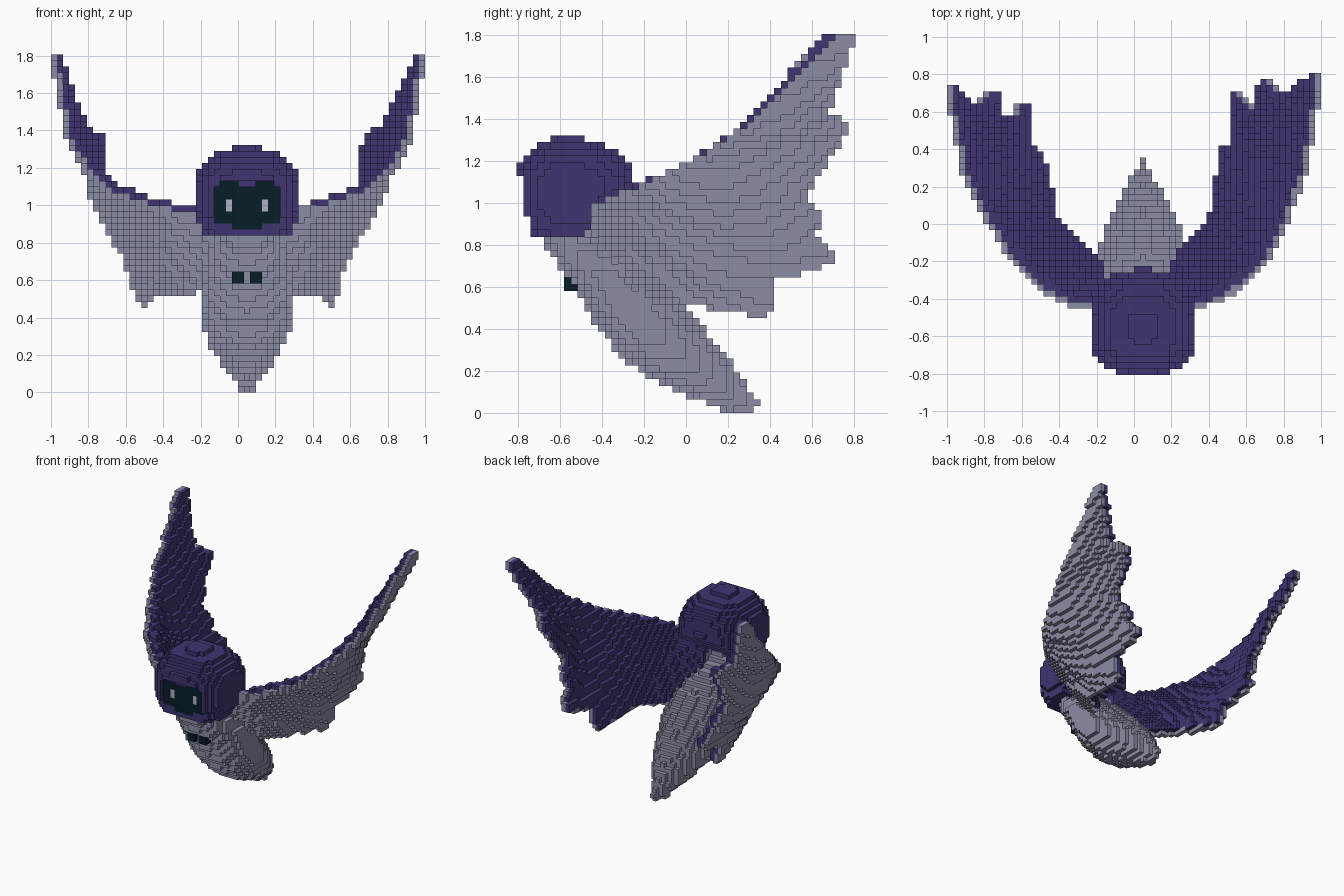
import bpy
import bmesh
import math
from mathutils import Vector

cube = bpy.data.objects.get("Cube")
if cube:
    bpy.data.objects.remove(cube)

H = 2 / 62                          # block size
DIMS = (62, 50, 56)                 # grid of blocks
ORIGIN = Vector((-1, -25 * H, 0))
MID = 0.048                         # centre line of head and body


def make_material(name, colour):
    mat = bpy.data.materials.new(name)
    mat.use_nodes = True
    mat.diffuse_color = (*colour, 1)
    shader = mat.node_tree.nodes["Principled BSDF"]
    shader.inputs["Base Color"].default_value = (*colour, 1)
    shader.inputs["Roughness"].default_value = 0.9
    return mat


MATERIALS = [
    make_material("purple", (0.05, 0.034, 0.163)),
    make_material("grey", (0.26, 0.265, 0.375)),
    make_material("dark_teal", (0.002, 0.013, 0.022)),
    make_material("pale_lavender", (0.45, 0.43, 0.58)),
]
PURPLE, GREY, DARK, PALE = range(4)

taken = set()
parts = {}


def add_part(name, cells):
    """Keep the blocks that no earlier part has used."""
    parts[name] = {c: m for c, m in cells.items() if c not in taken}
    taken.update(cells)


def cell_of(p):
    return tuple(min(max(math.floor((p[a] - ORIGIN[a]) / H), 0), DIMS[a] - 1)
                 for a in range(3))


def fill(rule):
    """Fill the grid where rule(x, y, z) gives a colour."""
    cells = {}
    for i in range(DIMS[0]):
        for j in range(DIMS[1]):
            for k in range(DIMS[2]):
                p = ORIGIN + Vector((i + 0.5, j + 0.5, k + 0.5)) * H
                m = rule(p.x - MID, p.y, p.z)
                if m is not None:
                    cells[i, j, k] = m
    return cells


def lerp_rows(rows, t):
    """Interpolate a list of rows at t from 0 to 1."""
    f = min(max(t, 0), 1) * (len(rows) - 1)
    i = min(int(f), len(rows) - 2)
    return [a + (b - a) * (f - i) for a, b in zip(rows[i], rows[i + 1])]


# Head: rounded block with a brow, a sunken dark face and pale eyes
def head_rule(x, y, z):
    ax, up, ahead = abs(x), z - 1.065, -0.55 - y
    tall = (up / 0.246) ** 2 if up > 0 else abs(up / 0.3) ** 2.3
    deep = (ahead / 0.265) ** 3 if ahead > 0 else abs(ahead / 0.31) ** 2.3
    if (ax / 0.285) ** 2.8 + deep + tall > 1:
        return None
    if z < 0.84 or y > -0.5 + 1.2 * (z - 0.84):
        return None
    top = 1.13 if 0.05 < ax < 0.15 else 1.1
    wide = 0.18 if z > 0.91 else 0.08
    face = 0.87 < z < top and ax < wide
    if (z < 1.13 and y < -0.775) or ((face or z < 0.93) and y < -0.745):
        return None
    if face and y < -0.66:
        return PALE if 0.08 < ax < 0.115 and 0.96 < z < 1.03 else DARK
    return PURPLE


add_part("head", fill(head_rule))

# Feet: two small dark blocks on the chest
for name, x in (("right_foot", -0.02), ("left_foot", 0.08)):
    i, j, k = cell_of((x, -0.565, 0.6))
    add_part(name, {(i + a, j + b, k + c): DARK
                    for a in range(2) for b in range(2) for c in range(2)})

# Body: tapering sweep from the chest down to the tail
# rows: offset across the axis, half thickness, half width
BODY = [(0.0, 0.09, 0.15), (0.0, 0.12, 0.21), (0.0, 0.15, 0.24),
        (-0.02, 0.18, 0.255), (-0.03, 0.19, 0.25), (-0.03, 0.18, 0.22),
        (-0.01, 0.15, 0.17), (0.0, 0.11, 0.11), (0.01, 0.06, 0.03)]
CHEST = Vector((0, -0.6, 0.84))
TAIL = Vector((0, 0.27, 0.025))
AXIS = (TAIL - CHEST).normalized()
ACROSS = Vector((0, -AXIS.z, AXIS.y))


def body_rule(x, y, z):
    p = Vector((0, y, z)) - CHEST
    t = p.dot(AXIS) / (TAIL - CHEST).length
    if not -0.03 < t < 1.03:
        return None
    shift, thick, wide = lerp_rows(BODY, t)
    d = ((p.dot(ACROSS) - shift) / thick) ** 2 + (x / wide) ** 2
    return GREY if d < 1 else None


add_part("body", fill(body_rule))

# Wings: sheet between a leading edge and a feathered trailing edge
LEAD = [(0.1, -0.41, 0.95), (0.32, -0.42, 0.98), (0.46, -0.36, 1.02),
        (0.53, -0.31, 1.04), (0.61, -0.24, 1.07), (0.67, -0.18, 1.09),
        (0.72, -0.08, 1.13), (0.76, -0.01, 1.17), (0.81, 0.11, 1.24),
        (0.88, 0.3, 1.37), (0.955, 0.74, 1.79)]
TRAIL = [(0.1, -0.3, 0.58), (0.41, 0.0, 0.57), (0.48, 0.4, 0.5),
         (0.52, 0.41, 0.66), (0.54, 0.69, 0.74), (0.57, 0.58, 0.84),
         (0.58, 0.63, 0.92), (0.64, 0.55, 1.04), (0.685, 0.77, 1.36),
         (0.78, 0.66, 1.41), (0.96, 0.79, 1.79)]


def wing(side):
    inner, outer = {}, {}
    steps = 220
    for a in range(steps + 1):
        t = a / steps
        lead, trail = Vector(lerp_rows(LEAD, t)), Vector(lerp_rows(TRAIL, t))
        out = Vector((0.2 + 0.6 * t, -0.45, -0.5)).normalized()
        arch = math.sin(math.pi * t)
        for b in range(101):
            s = b / 100
            p = lead.lerp(trail, s) + out * 0.06 * arch * math.sin(math.pi * s)
            # the leading edge keeps its inner colour on the side
            sideways = Vector((1 if s > 0.05 else 0, 0, 0))
            for offset, layer, colour in ((out * 0, inner, PURPLE),
                                          (out * 0.7, outer, GREY),
                                          (out * 1.2, outer, GREY),
                                          (sideways, outer, GREY)):
                q = p + offset * H
                if side < 0:
                    # the right wing is swept a little further back
                    q.x = -q.x + arch * (0.02 * (1 - s) - 0.1 * s * t)
                    q.y *= 0.91 if q.y > 0 else 1
                    q.y += 0.05 * arch * (1 - s)
                layer[cell_of(q)] = colour
    return {**outer, **inner}


add_part("left_wing", wing(1))
add_part("right_wing", wing(-1))


# Turn the blocks of each part into a shell of outer faces
def build(name, cells):
    bm = bmesh.new()
    verts = {}

    def vert(c):
        if c not in verts:
            verts[c] = bm.verts.new(ORIGIN + Vector(c) * H)
        return verts[c]

    for cell, colour in cells.items():
        for axis in range(3):
            for sign in (0, 1):
                beside = list(cell)
                beside[axis] += 2 * sign - 1
                if tuple(beside) in taken:
                    continue
                ring = []
                for u, v in ((0, 0), (1, 0), (1, 1), (0, 1)):
                    c = list(cell)
                    c[axis] += sign
                    c[(axis + 1) % 3] += u
                    c[(axis + 2) % 3] += v
                    ring.append(vert(tuple(c)))
                face = bm.faces.new(ring if sign else ring[::-1])
                face.material_index = colour
    mesh = bpy.data.meshes.new(name)
    bm.to_mesh(mesh)
    bm.free()
    for mat in MATERIALS:
        mesh.materials.append(mat)
    bpy.context.collection.objects.link(bpy.data.objects.new(name, mesh))


for part_name, part_cells in parts.items():
    build(part_name, part_cells)
